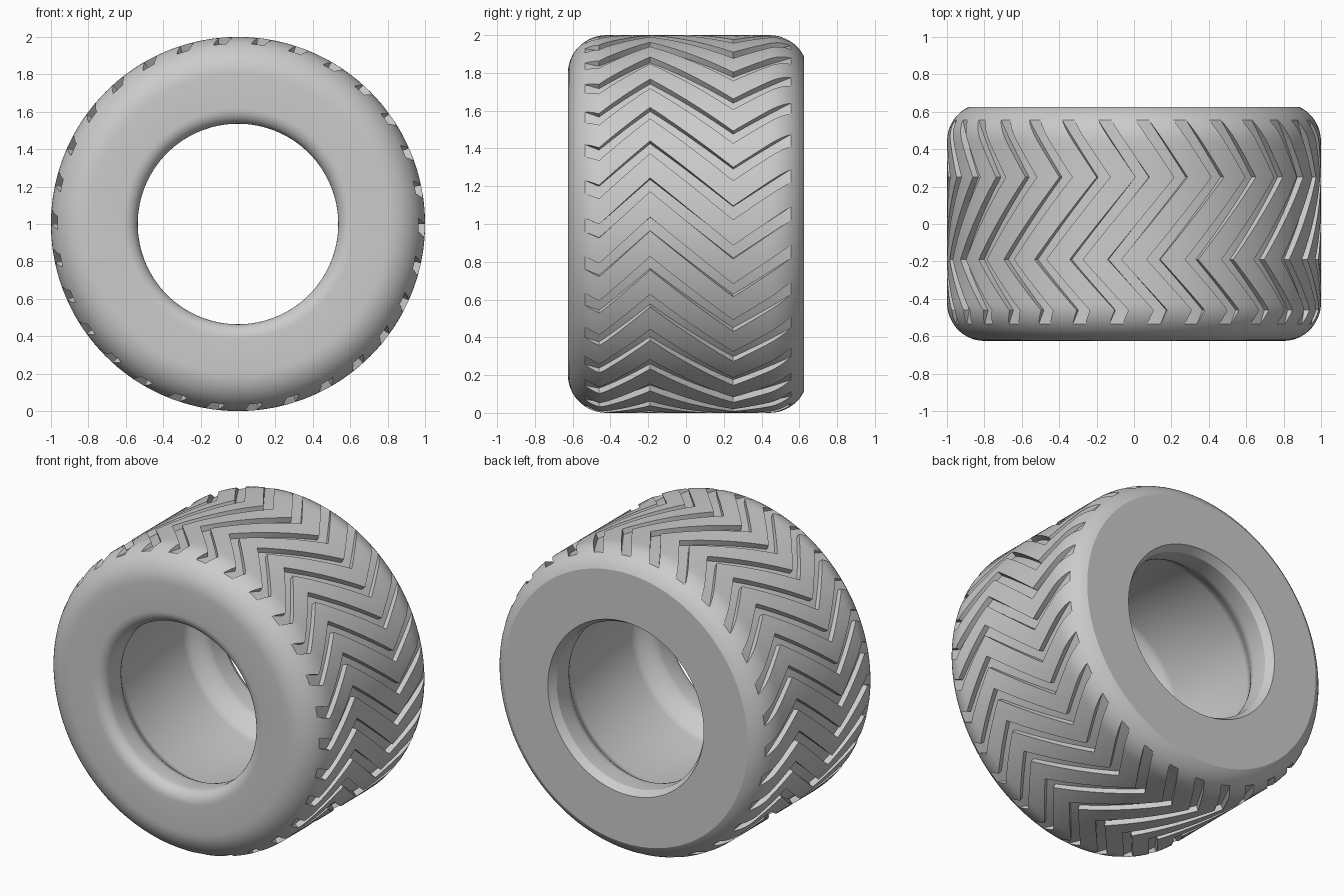
import bpy
import bmesh
from math import sin, cos, asin, pi, tau

cube = bpy.data.objects.get("Cube")
if cube:
    bpy.data.objects.remove(cube, do_unlink=True)

GROOVES = 30
PITCH = tau / GROOVES
WIDTH = 0.073             # groove width as an angle
END = 0.6                 # shoulder angle where a groove runs out
FLOOR = 0.8 + 0.2 * cos(END)
BORE = 0.536              # smallest inner radius
GROOVE_COLS, LAND_COLS = 2, 4
COLS = GROOVE_COLS + LAND_COLS


def span(a, b, n):
    return [a + (b - a) * i / n for i in range(n + 1)]


def arc(y, r, ry, rr, a, b, n):
    """Arc in the (y, radius) half plane, angle measured from the radial axis."""
    return [(y + ry * sin(t), r + rr * cos(t)) for t in span(a, b, n)]


# Zigzag of the grooves: (y, angle)
ZIGZAG = [(-0.535, -0.178), (-0.46, -0.211), (-0.19, 0.037), (0.25, -0.323), (0.555, -0.115)]


def twist(y):
    if y <= ZIGZAG[0][0]:
        return ZIGZAG[0][1]
    for (y0, a0), (y1, a1) in zip(ZIGZAG, ZIGZAG[1:]):
        if y <= y1:
            return a0 + (a1 - a0) * (y - y0) / (y1 - y0)
    return ZIGZAG[-1][1]


# Outer profile: front shoulder, tread, cut-off back shoulder
front_shoulder = arc(-0.42, 0.8, -0.205, 0.2, pi / 2, END, 8)
tread = arc(-0.42, 0.8, -0.205, 0.2, END, 0.2, 4) + arc(-0.42, 0.8, -0.205, 0.2, 0.2, 0, 2)[1:]
for a, b, n in ((-0.42, -0.19, 6), (-0.19, 0.25, 11), (0.25, 0.44, 5)):
    tread += [(y, 1.0) for y in span(a, b, n)[1:]]
tread += arc(0.44, 0.8, 0.205, 0.2, 0, END, 6)[1:]
back_shoulder = arc(0.44, 0.8, 0.205, 0.2, END, asin(0.9), 5)[1:]
outer = front_shoulder[:-1] + tread + back_shoulder
first = len(front_shoulder) - 1
last = first + len(tread) - 1

# Inner profile: bevelled back lip, hollow, rounded front lip
hollow = [(0.47 - 0.16 * t, BORE + 0.08 * t * t * (3 - 2 * t)) for t in span(0, 1, 8)]
inner = [(0.625, 0.566), (0.575, BORE)] + hollow
inner += [(-y, r) for y, r in reversed(hollow)]
inner += arc(-0.555, BORE + 0.08, -0.07, -0.08, 0, pi / 2, 8)

rows = [(y, r, twist(y)) for y, r in outer] + [(y, r, ZIGZAG[-1][1]) for y, r in inner]

# Columns: groove part then land part in every pitch
offsets = []
for g in range(GROOVES):
    start = g * PITCH - WIDTH
    offsets += [start + t for t in span(0, WIDTH, GROOVE_COLS)[:-1]]
    offsets += [start + t for t in span(WIDTH, PITCH, LAND_COLS)[:-1]]

bm = bmesh.new()
cache = {}


def vert(i, j, sunk=False):
    i, j = i % len(rows), j % len(offsets)
    sunk = sunk and first < i < last
    if (i, j, sunk) not in cache:
        y, r, shift = rows[i]
        r = FLOOR if sunk else r
        a = offsets[j] + shift
        cache[i, j, sunk] = bm.verts.new((r * cos(a), y, 1 + r * sin(a)))
    return cache[i, j, sunk]


def face(*verts):
    unique = list(dict.fromkeys(verts))
    if len(unique) > 2:
        bm.faces.new(unique)


for i in range(len(rows)):
    in_tread = first <= i < last
    for j in range(len(offsets)):
        sunk = in_tread and j % COLS < GROOVE_COLS
        face(vert(i, j, sunk), vert(i + 1, j, sunk),
             vert(i + 1, j + 1, sunk), vert(i, j + 1, sunk))
        # Groove side walls
        if in_tread and j % COLS in (0, GROOVE_COLS):
            face(vert(i, j), vert(i + 1, j), vert(i + 1, j, True), vert(i, j, True))

bmesh.ops.recalc_face_normals(bm, faces=bm.faces)
mesh = bpy.data.meshes.new("tyre")
bm.to_mesh(mesh)
bm.free()

tyre = bpy.data.objects.new("tyre", mesh)
bpy.context.collection.objects.link(tyre)

# Grey rubber
rubber = bpy.data.materials.new("grey rubber")
rubber.use_nodes = True
colour = (0.6, 0.6, 0.6, 1)
rubber.diffuse_color = colour
rubber.node_tree.nodes["Principled BSDF"].inputs["Base Color"].default_value = colour
mesh.materials.append(rubber)

bpy.ops.object.select_all(action='DESELECT')
tyre.select_set(True)
bpy.context.view_layer.objects.active = tyre
bpy.ops.object.shade_smooth_by_angle(angle=pi / 10)
